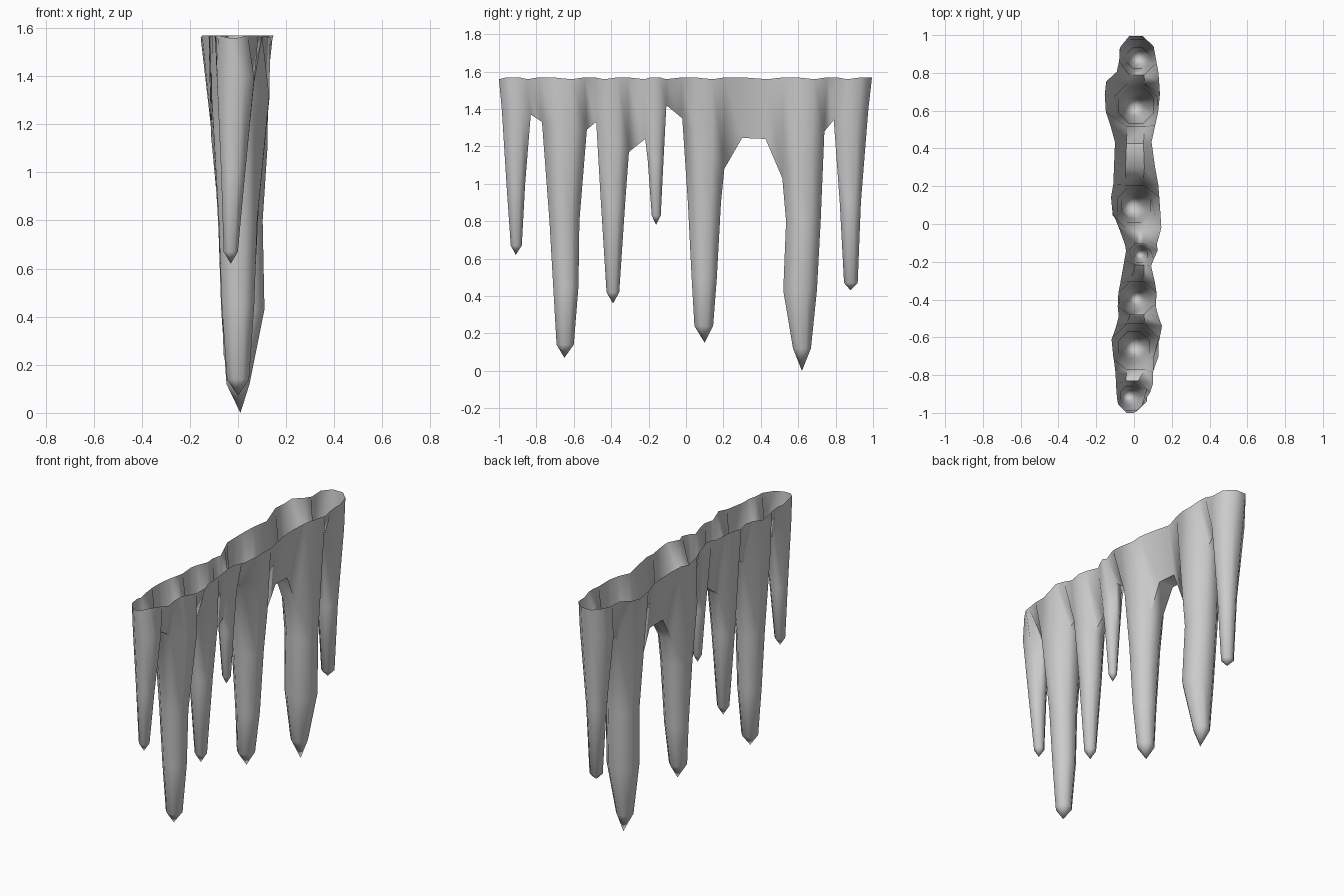
import bpy, bmesh

if "Cube" in bpy.data.objects:
    bpy.data.objects.remove(bpy.data.objects["Cube"])

K = 0.414          # regular octagon edge ratio
TOP = 1.565
# octagon corners in (x, y) units, counter-clockwise from the +y edge's right end
OCT = [(K, 1), (-K, 1), (-1, K), (-1, -K), (-K, -1), (K, -1), (1, -K), (1, K)]

# icicle: tip (x, y, z), junction (y0, z0, y1, z1), junction x, rings (z, y0, y1, x)
ICICLES = [
    ((-.03, -.91, .62), (-.985, 1.40, -.83, 1.37), -.01,
     [(1.0, -.96, -.86, -.02), (.67, -.937, -.878, -.03)]),
    ((.0, -.65, .07), (-.77, 1.33, -.53, 1.29), .01,
     [(.8, -.73, -.57, 0), (.45, -.71, -.575, 0), (.14, -.692, -.60, 0)]),
    ((.01, -.39, .36), (-.48, 1.33, -.305, 1.17), .015,
     [(.9, -.455, -.325, .01), (.42, -.425, -.357, .01)]),
    ((.03, -.16, .78), (-.218, 1.24, -.105, 1.42), .03,
     [(1.13, -.205, -.12, .03), (.83, -.183, -.135, .03)]),
    ((-.01, .10, .15), (-.02, 1.35, .205, 1.08), .0,
     [(.9, .01, .187, 0), (.5, .03, .165, 0), (.24, .045, .145, -.01)]),
    ((.01, .62, .0), (.515, 1.03, .74, 1.28), .01,
     [(.8, .535, .72, .01), (.43, .52, .70, .02), (.12, .572, .668, 0)]),
    ((.02, .88, .43), (.79, 1.34, .975, 1.40), .015,
     [(.9, .822, .935, .02), (.47, .845, .918, .02)]),
]
# extra floor points (y, z, half width) of the wide arch between icicles 5 and 6
ARCH = {4: [(.30, 1.245, .05), (.425, 1.24, .045)]}
# rim outline: (y, x) on each side
LEFT = [(-1, -.04), (-.95, -.09), (-.75, -.10), (-.63, -.125), (-.5, -.08), (-.4, -.09),
        (-.3, -.07), (-.13, -.04), (-.02, -.08), (.1, -.13), (.2, -.11), (.45, -.10),
        (.63, -.162), (.77, -.145), (.81, -.085), (.95, -.07), (1, -.02)]
RIGHT = [(-1, .0), (-.96, .04), (-.87, .10), (-.7, .10), (-.56, .155), (-.45, .115),
         (-.35, .12), (-.22, .09), (-.13, .13), (-.08, .11), (-.02, .145), (.2, .13),
         (.42, .09), (.65, .14), (.8, .13), (.96, .10), (1, .04)]


def lerp_curve(pts, y):
    for (ya, xa), (yb, xb) in zip(pts, pts[1:]):
        if y <= yb:
            return xa + (xb - xa) * max(0, y - ya) / (yb - ya)
    return pts[-1][1]


bm = bmesh.new()


def octagon(x, y0, y1, z0, z1):
    """Octagonal ring whose height may tilt from z0 at y0 to z1 at y1."""
    c, h = (y0 + y1) / 2, (y1 - y0) / 2
    return [bm.verts.new((x + u * h, c + v * h, z0 + (z1 - z0) * (v + 1) / 2))
            for u, v in OCT]


# Hanging icicles, each lofted from its junction ring down to a point
junctions = []
for tip, (y0, z0, y1, z1), jx, rings in ICICLES:
    upper = octagon(jx, y0, y1, z0, z1)
    junctions.append(upper)
    for z, a, b, x in rings:
        lower = octagon(x, a, b, z, z)
        for i in range(8):
            j = (i + 1) % 8
            bm.faces.new((upper[i], lower[i], lower[j], upper[j]))
        upper = lower
    point = bm.verts.new(tip)
    for i in range(8):
        bm.faces.new((upper[i], point, upper[(i + 1) % 8]))

# Saddle floors joining neighbours, collecting the lower edge of both walls
left, right = [], []
for n, ring in enumerate(junctions):
    left += [ring[i] for i in (4, 3, 2, 1)]
    right += [ring[i] for i in (5, 6, 7, 0)]
    if n + 1 == len(junctions):
        break
    pairs = [(ring[1], ring[0])]
    for y, z, w in ARCH.get(n, []):
        pair = (bm.verts.new((.005 - w, y, z)), bm.verts.new((.005 + w, y, z)))
        pairs.append(pair)
        left.append(pair[0])
        right.append(pair[1])
    pairs.append((junctions[n + 1][4], junctions[n + 1][5]))
    for (a, b), (c, d) in zip(pairs, pairs[1:]):
        bm.faces.new((a, b, d, c))


# Flared curtain walls up to the open rim
def rim(verts, outline):
    out = []
    for k, v in enumerate(verts):
        y = max(-1, min(1, v.co.y * 1.02))
        z = TOP + (.004 if k % 3 else -.006)
        out.append(bm.verts.new((lerp_curve(outline, y), y, z)))
    return out


loop = left + right[::-1]
top = rim(left, LEFT) + rim(right, RIGHT)[::-1]
for i in range(len(loop)):
    j = (i + 1) % len(loop)
    bm.faces.new((loop[i], loop[j], top[j], top[i]))

bmesh.ops.recalc_face_normals(bm, faces=bm.faces)
lowest = min(bm.faces, key=lambda f: f.calc_center_median().z)
if lowest.normal.z > 0:
    bmesh.ops.reverse_faces(bm, faces=bm.faces)

mesh = bpy.data.meshes.new("icicles")
bm.to_mesh(mesh)
bm.free()
obj = bpy.data.objects.new("icicles", mesh)
bpy.context.collection.objects.link(obj)
bpy.context.view_layer.objects.active = obj
obj.select_set(True)
bpy.ops.object.shade_smooth_by_angle(angle=1.1)
